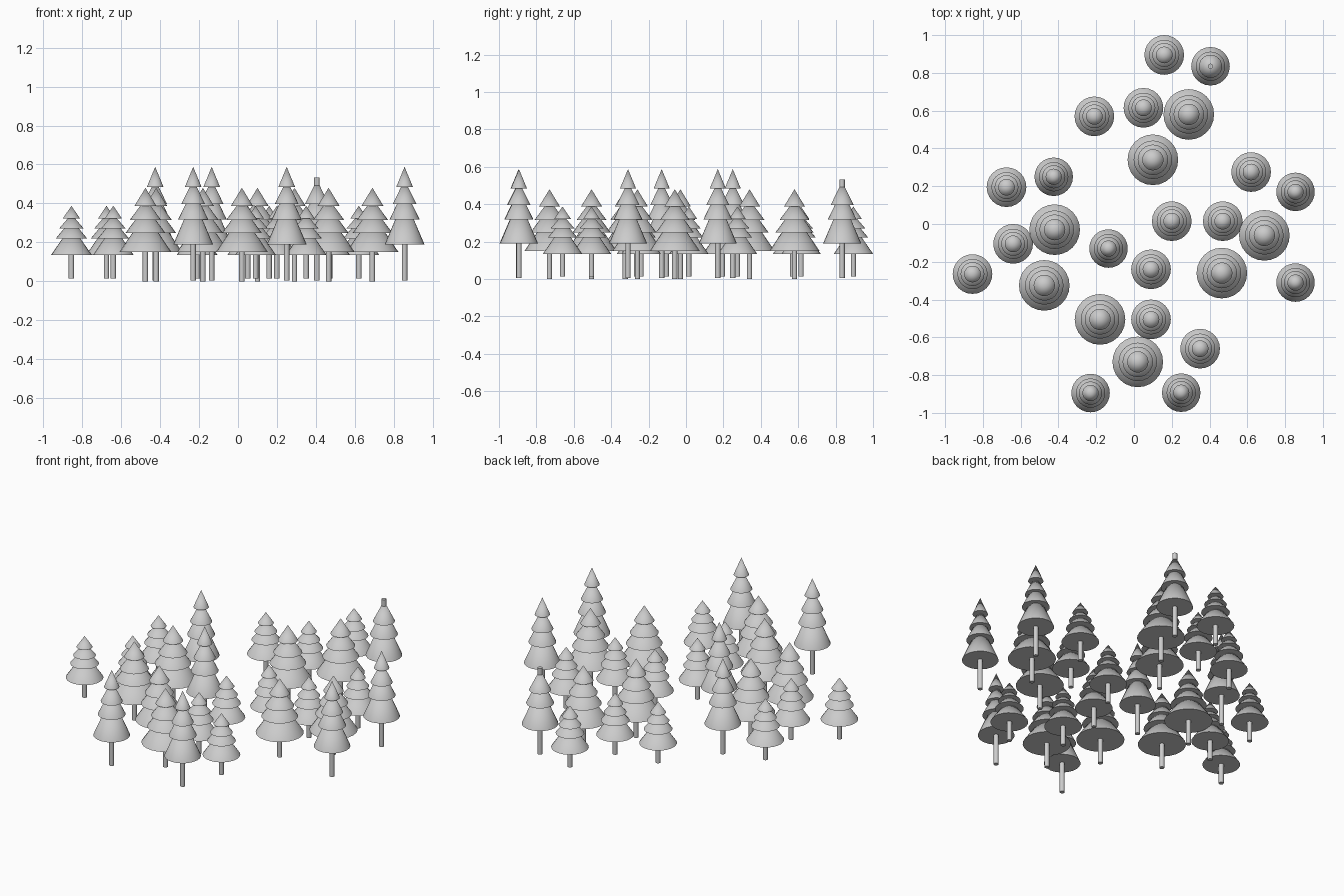
import bpy, bmesh
from mathutils import Matrix

if "Cube" in bpy.data.objects:
    bpy.data.objects.remove(bpy.data.objects["Cube"])

SEG = 24
TRUNK_R = 0.014

# kind: trunk foot, foliage bottom, tip height, foliage radius, tier bottoms (share of foliage depth)
KINDS = {
    "small": (0.015, 0.135, 0.388, 0.105, (0.26, 0.46, 0.66, 1.0)),
    "wide": (0.0, 0.15, 0.48, 0.134, (0.28, 0.50, 0.70, 1.0)),
    "tall": (0.005, 0.19, 0.588, 0.102, (0.26, 0.48, 0.68, 1.0)),
}
TIER_TIP = (0.0, 0.17, 0.28, 0.40)      # where each cone starts
TIER_R = (0.42, 0.60, 0.76, 1.0)        # cone radius, share of foliage radius

PLACES = {
    "small": [(.16, .895), (-.21, .57), (.05, .615), (-.675, .195), (.62, .275),
              (-.64, -.105), (.20, .015), (.47, .015), (-.855, -.265), (.09, -.24),
              (.09, -.505), (.35, -.66)],
    "wide": [(.29, .58), (.10, .34), (-.42, -.03), (.69, -.06), (.465, -.26),
             (-.475, -.325), (-.18, -.505), (.02, -.73)],
    "tall": [(-.425, .25), (.855, .17), (-.135, -.13), (.855, -.31),
             (-.23, -.895), (.25, -.893)],
}


def cone(bm, r_bottom, r_top, z0, z1):
    bmesh.ops.create_cone(bm, cap_ends=True, segments=SEG, radius1=r_bottom, radius2=r_top,
                          depth=z1 - z0, matrix=Matrix.Translation((0, 0, (z0 + z1) / 2)))


def finish(bm, name, x, y):
    mesh = bpy.data.meshes.new(name)
    bm.to_mesh(mesh)
    bm.free()
    ob = bpy.data.objects.new(name, mesh)
    ob.location = (x, y, 0)
    bpy.context.collection.objects.link(ob)
    ob.select_set(True)
    bpy.context.view_layer.objects.active = ob


def tree(kind, x, y, first_tier=0):
    foot, bottom, tip, radius, ends = KINDS[kind]
    h = tip - bottom
    # trunk runs up inside the foliage
    bm = bmesh.new()
    cone(bm, TRUNK_R, TRUNK_R, foot, tip - 0.14 * h)
    finish(bm, kind + "_trunk", x, y)
    # stacked cones of foliage
    bm = bmesh.new()
    for i in range(first_tier, 4):
        cone(bm, radius * TIER_R[i], 0, tip - h * ends[i], tip - h * TIER_TIP[i])
    finish(bm, kind + "_foliage", x, y)


for kind, spots in PLACES.items():
    for x, y in spots:
        tree(kind, x, y)
# one tall tree has lost its top cone, baring the trunk end
tree("tall", .405, .835, first_tier=1)

bpy.ops.object.shade_smooth_by_angle()
